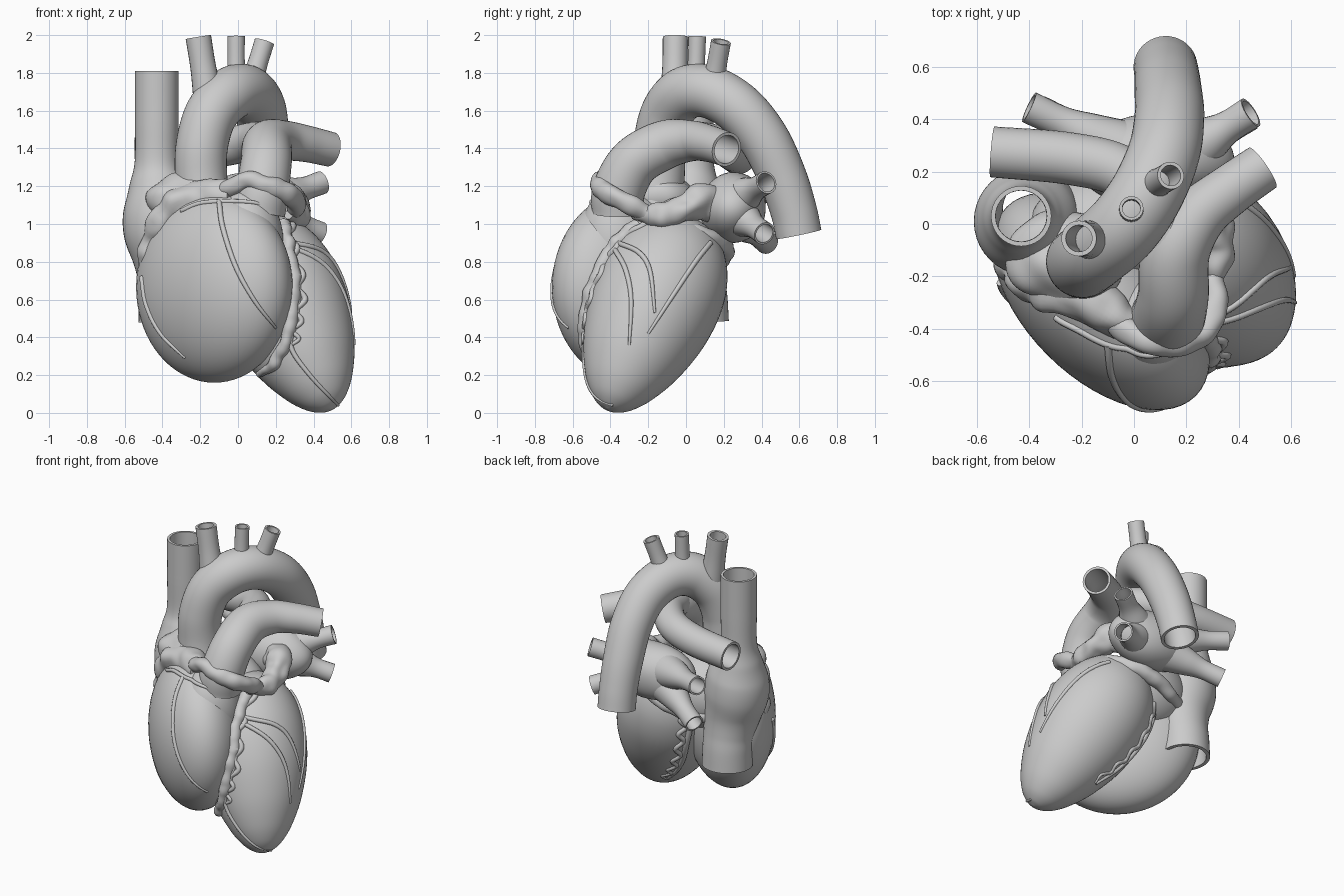
import bpy, bmesh, math
from mathutils import Vector, Matrix, noise
from mathutils.bvhtree import BVHTree

if "Cube" in bpy.data.objects:
    bpy.data.objects.remove(bpy.data.objects["Cube"])


def finish(name, bm, lump=0.0, freq=9):
    """Optional lumpy surface, then a smooth-shaded object."""
    bmesh.ops.recalc_face_normals(bm, faces=bm.faces)
    if lump:
        bm.normal_update()
        moves = [(v, v.normal * lump * noise.noise(v.co * freq)) for v in bm.verts]
        for v, d in moves:
            v.co += d
    me = bpy.data.meshes.new(name)
    bm.to_mesh(me)
    bm.free()
    me.shade_smooth()
    me.set_sharp_from_angle(angle=math.radians(50))
    ob = bpy.data.objects.new(name, me)
    bpy.context.collection.objects.link(ob)
    return ob


def spline(pts, sub):
    """Catmull-Rom through points of any dimension."""
    pts = [Vector(p) for p in pts]
    p = [pts[0] * 2 - pts[1]] + pts + [pts[-1] * 2 - pts[-2]]
    out = []
    for i in range(1, len(p) - 2):
        a, b, c, d = p[i - 1:i + 3]
        for k in range(sub):
            t = k / sub
            out.append(0.5 * (2 * b + (c - a) * t + (2 * a - 5 * b + 4 * c - d) * t ** 2
                              + (3 * b - a - 3 * c + d) * t ** 3))
    return out + [pts[-1]]


def tube(name, pts, hollow=True, wall=0.83, sides=32, sub=8, lump=0.0, freq=9):
    """Sweep a circle along (x, y, z, radius) points; hollow tubes have open ends."""
    path = spline(pts, sub)
    pos = [Vector(p[:3]) for p in path]
    rad = [max(p[3], 0.002) for p in path]
    frames, u = [], None
    for i in range(len(pos)):
        t = (pos[min(i + 1, len(pos) - 1)] - pos[max(i - 1, 0)]).normalized()
        u = t.orthogonal() if u is None else u - t * u.dot(t)
        u = u.normalized()
        frames.append((u.copy(), t.cross(u)))
    bm = bmesh.new()

    def ring(i, k):
        a, b = frames[i]
        return [bm.verts.new(pos[i] + (a * math.cos(s) + b * math.sin(s)) * rad[i] * k)
                for s in (2 * math.pi * j / sides for j in range(sides))]
    n = len(pos)
    rings = [ring(i, 1) for i in range(n)]
    if hollow:
        rings += [ring(i, wall) for i in reversed(range(n))]
        rings.append(rings[0])
    else:
        bm.faces.new(rings[0])
        bm.faces.new(rings[-1])
    for r, s in zip(rings, rings[1:]):
        for j in range(sides):
            k = (j + 1) % sides
            bm.faces.new((r[j], r[k], s[k], s[j]))
    return finish(name, bm, lump, freq)


def blob(name, centre, radii, turn=0.0, lump=0.0, freq=7):
    bm = bmesh.new()
    m = (Matrix.Translation(centre) @ Matrix.Rotation(math.radians(turn), 4, 'Z')
         @ Matrix.Diagonal((*radii, 1)))
    bmesh.ops.create_uvsphere(bm, u_segments=56, v_segments=36, radius=1, matrix=m)
    return finish(name, bm, lump, freq)


# Ventricles
rv = blob("right_ventricle", (-0.125, -0.295, 0.665), (0.51, 0.29, 0.505), -45)
conus = blob("right_ventricle_outlet", (0.05, -0.37, 0.9), (0.19, 0.2, 0.29))
base, apex = Vector((0.07, 0.0, 0.95)), Vector((0.49, -0.415, 0.02))
lv_profile = [(-.07, .03), (-.04, .13), (.02, .22), (.14, .3), (.3, .34), (.5, .33), (.7, .273),
              (.85, .197), (.94, .125), (.985, .06), (1, .005)]
lv = tube("left_ventricle", [(*base.lerp(apex, t), r) for t, r in lv_profile],
          hollow=False, sides=56, sub=6)
blob("heart_base", (-0.1, -0.02, 0.9), (0.3, 0.22, 0.25))

# Right atrium joined to the two great veins
tube("right_atrium_and_great_veins", [
    (-.43, .03, 1.81, .115), (-.43, .03, 1.55, .115), (-.43, .03, 1.33, .117), (-.425, .025, 1.22, .15),
    (-.41, .015, 1.1, .195), (-.4, .01, .97, .207), (-.375, .02, .83, .185), (-.365, .045, .7, .163),
    (-.365, .06, .6, .16), (-.365, .065, .48, .162)], sides=40, wall=.85)

# Left atrium and pulmonary veins
blob("left_atrium", (0.08, 0.245, 1.09), (0.3, 0.18, 0.185), lump=0.015, freq=5)
for name, end, start in [
        ("left_upper_pulmonary_vein", (.445, .425, 1.22), (.2, .27, 1.13)),
        ("left_lower_pulmonary_vein", (.435, .415, .95), (.2, .27, 1.05)),
        ("right_upper_pulmonary_vein", (-.4, .445, 1.18), (-.05, .28, 1.13)),
        ("right_lower_pulmonary_vein", (-.365, .43, .9), (-.05, .28, 1.03))]:
    s, e = Vector(start), Vector(end)
    tube(name, [(*s, .12), (*s.lerp(e, .35), .088), (*s.lerp(e, .65), .063), (*e, .062)], sides=24)

# Aorta with its three arch branches
tube("aorta", [
    (-.17, -.16, 1.08, .135), (-.195, -.145, 1.25, .138), (-.19, -.14, 1.42, .138),
    (-.14, -.1, 1.585, .14), (-.04, -.01, 1.69, .142), (.05, .12, 1.7, .14), (.115, .275, 1.615, .137),
    (.135, .41, 1.455, .133), (.13, .51, 1.25, .128), (.125, .57, 1.07, .123), (.12, .597, .945, .122)],
    sides=40)
for name, start, end, r in [
        ("first_arch_branch", (-.16, -.06, 1.68), (-.21, -.055, 1.99), .068),
        ("second_arch_branch", (-.01, .05, 1.72), (-.01, .06, 1.995), .046),
        ("third_arch_branch", (.07, .145, 1.74), (.14, .185, 1.965), .053)]:
    s, e = Vector(start), Vector(end)
    tube(name, [(*s, r * 1.15), (*s.lerp(e, .5), r), (*e, r)], sides=24, wall=.75)

# Pulmonary trunk and arteries
tube("pulmonary_trunk_and_left_artery", [
    (.11, -.36, 1.06, .14), (.13, -.355, 1.18, .14), (.15, -.27, 1.33, .135), (.16, -.11, 1.42, .13),
    (.245, .03, 1.44, .108), (.36, .125, 1.425, .097), (.49, .215, 1.395, .092)], sides=36)
tube("right_pulmonary_artery", [
    (.15, -.1, 1.43, .11), (.08, .08, 1.44, .1), (-.05, .2, 1.41, .1), (-.25, .25, 1.38, .1),
    (-.54, .275, 1.36, .097)], sides=32)

# Lumpy auricles and fat around the vessel roots
blob("right_auricle", (-.26, -.13, 1.13), (.22, .19, .14), lump=0.03)
tube("right_groove_fat", [
    (-.48, -.14, .74, .03), (-.465, -.17, .88, .05), (-.4, -.22, 1.02, .07), (-.29, -.25, 1.12, .09),
    (-.14, -.3, 1.14, .095), (-.02, -.38, 1.15, .07)], hollow=False, lump=0.025, freq=11)
tube("trunk_root_fat", [
    (-.08, -.36, 1.16, .045), (-.02, -.415, 1.2, .05), (.06, -.45, 1.23, .05), (.16, -.45, 1.2, .055),
    (.26, -.41, 1.16, .055), (.31, -.31, 1.11, .05), (.3, -.21, 1.06, .045)],
    hollow=False, lump=0.012, freq=12)
tube("left_auricle", [
    (.18, .2, 1.08, .11), (.25, .09, 1.12, .088), (.3, 0, 1.09, .078), (.315, -.09, 1.05, .068),
    (.3, -.2, 1.04, .05), (.27, -.27, 1.05, .02)], hollow=False, lump=0.025, freq=11)
tube("coronary_sinus", [
    (.26, -.06, .97, .03), (.26, .06, .95, .045), (.18, .16, .91, .05), (.05, .21, .87, .05),
    (-.12, .19, .82, .045), (-.25, .13, .8, .04)], hollow=False, lump=0.012, freq=12)

# Surface vessels, laid onto the ventricles by casting rays from one side
trees = []
for ob in (rv, lv, conus):
    trees.append(BVHTree.FromPolygons([v.co for v in ob.data.vertices],
                                      [p.vertices[:] for p in ob.data.polygons]))
VIEWS = {"front": (lambda a, z: (a, -3, z), (0, 1, 0)), "back": (lambda a, z: (a, 3, z), (0, -1, 0)),
         "right": (lambda a, z: (3, a, z), (-1, 0, 0))}


def surface_vessel(name, view, pts, r, wave=0.0, phase=0.0, lump=0.0):
    origin, ray = VIEWS[view]
    hits = []
    flat = spline(pts, 12)
    for i, p in enumerate(flat):
        o = Vector(origin(p[0] + wave * math.sin(i * .75 + phase), p[1]))
        found = [h for h in (t.ray_cast(o, Vector(ray)) for t in trees) if h[0]]
        if found:
            hits.append(min(found, key=lambda h: h[3])[0])
    for _ in range(2):
        hits = hits[:1] + [(a + 2 * b + c) / 4 for a, b, c in zip(hits, hits[1:], hits[2:])] + hits[-1:]
    n = len(hits) - 1
    tube(name, [(*h, r * (1 - .5 * (i / n) ** 3)) for i, h in enumerate(hits)],
         hollow=False, sides=10, sub=2, lump=lump, freq=14)


groove = [(.25, 1.02), (.28, .85), (.32, .65), (.3, .48), (.28, .35), (.38, .2), (.53, .04)]
surface_vessel("front_groove_artery", "front", groove, .016)
surface_vessel("front_groove_vein", "front", [(x + .015, z) for x, z in groove[:5]], .018, .028)
surface_vessel("front_groove_fat", "front",
               [(.24, 1.0), (.28, .8), (.29, .6), (.26, .4), (.18, .25), (.06, .175)], .04, lump=.015)
surface_vessel("front_marginal_artery", "front",
               [(-.1, 1.12), (-.08, .98), (-.01, .77), (.09, .59), (.2, .45)], .014)
surface_vessel("front_cross_artery", "front", [(-.3, 1.07), (-.2, 1.11), (-.05, 1.12), (.1, 1.11), (.2, 1.06)], .013)
surface_vessel("right_marginal_artery", "front", [(-.51, .72), (-.485, .57), (-.41, .42), (-.28, .29)], .014)
for i, line in enumerate([[(-.38, .87), (-.32, .76), (-.29, .6), (-.3, .36)],
                          [(-.36, .9), (-.25, .85), (-.19, .75), (-.165, .53)],
                          [(.13, .9), (.05, .8), (-.07, .62), (-.2, .42)]]):
    surface_vessel("left_ventricle_branch_%d" % (i + 1), "right", line, .014)
back_groove = [(-.1, .75), (-.07, .6), (0, .42), (.1, .27), (.22, .15)]
surface_vessel("back_groove_artery", "back", back_groove, .02)
surface_vessel("back_groove_vein", "back", [(x + .03, z) for x, z in back_groove], .017, .02)
